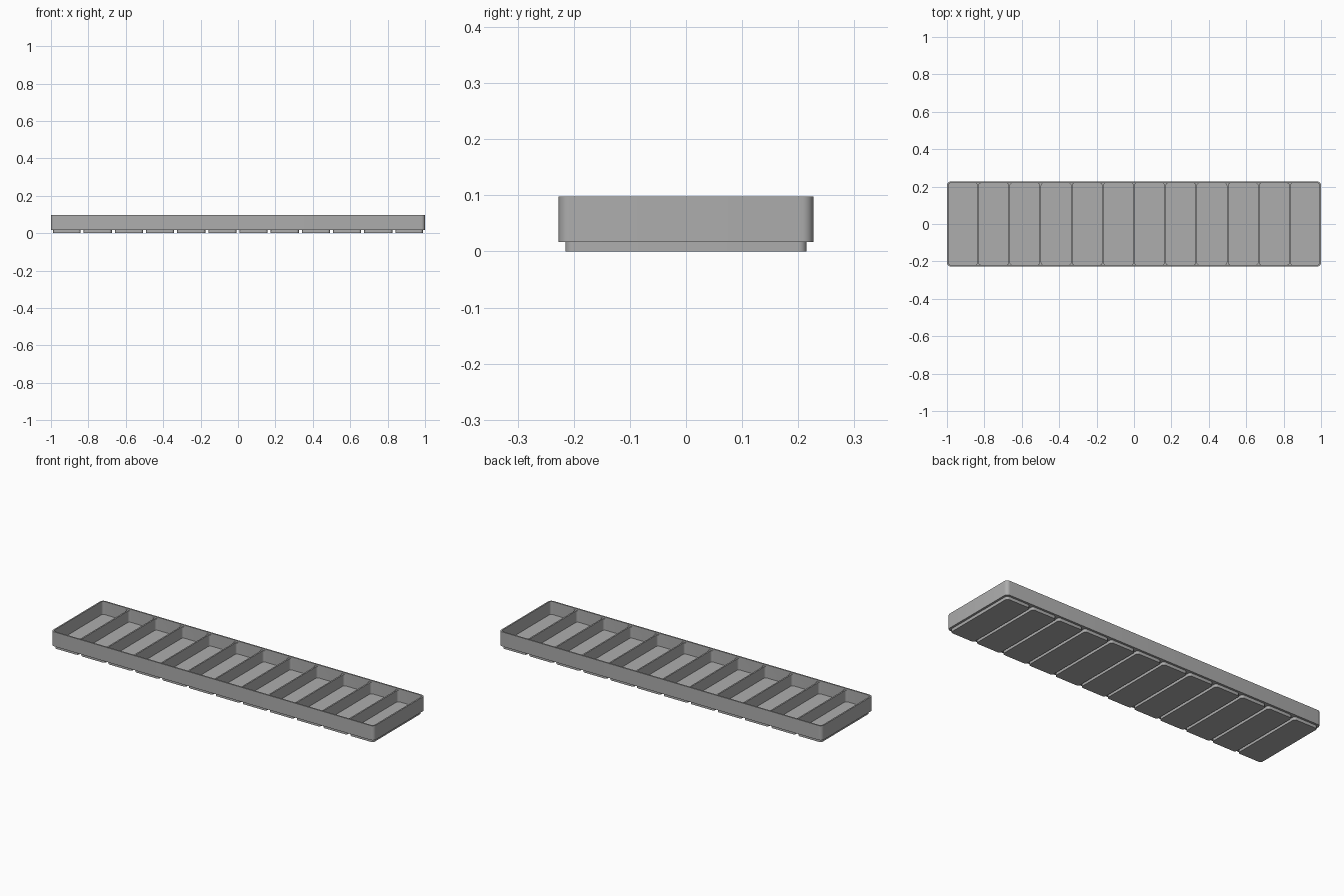
import bpy, bmesh, math

if "Cube" in bpy.data.objects:
    bpy.data.objects.remove(bpy.data.objects["Cube"])

CELLS = 12
PITCH = 2.0 / CELLS
HALF_Y = 0.227
FOOT_H, FLOOR_Z, DIVIDER_Z, RIM_Z = 0.017, 0.025, 0.088, 0.098
WALL = 0.008

grey = bpy.data.materials.new("grey plastic")
grey.diffuse_color = (0.42, 0.42, 0.42, 1)
grey.use_nodes = True
grey.node_tree.nodes["Principled BSDF"].inputs["Base Color"].default_value = grey.diffuse_color


def rounded_box(name, x0, x1, y0, y1, z0, z1, r, seg=6):
    """Upright box with rounded vertical corners."""
    bm = bmesh.new()
    corners = [(x1 - r, y1 - r), (x0 + r, y1 - r), (x0 + r, y0 + r), (x1 - r, y0 + r)]
    ring = []
    for i, (cx, cy) in enumerate(corners):
        for k in range(seg + 1):
            a = math.pi / 2 * (i + k / seg)
            ring.append(bm.verts.new((cx + r * math.cos(a), cy + r * math.sin(a), z0)))
    base = bm.faces.new(ring)
    top = bmesh.ops.extrude_face_region(bm, geom=[base])["geom"]
    bmesh.ops.translate(bm, vec=(0, 0, z1 - z0),
                        verts=[v for v in top if isinstance(v, bmesh.types.BMVert)])
    bmesh.ops.recalc_face_normals(bm, faces=bm.faces)
    me = bpy.data.meshes.new(name)
    bm.to_mesh(me)
    bm.free()
    me.materials.append(grey)
    ob = bpy.data.objects.new(name, me)
    bpy.context.collection.objects.link(ob)
    return ob


def smooth(ob):
    bpy.ops.object.select_all(action='DESELECT')
    ob.select_set(True)
    bpy.context.view_layer.objects.active = ob
    bpy.ops.object.shade_smooth_by_angle(angle=math.radians(30))


def cut(ob, cutter):
    mod = ob.modifiers.new("cut", 'BOOLEAN')
    mod.operation = 'DIFFERENCE'
    mod.solver = 'EXACT'
    mod.object = cutter
    bpy.context.view_layer.objects.active = ob
    bpy.ops.object.modifier_apply(modifier=mod.name)
    bpy.data.objects.remove(cutter)


# Tray body with rounded vertical corners
tray = rounded_box("tray", -1, 1, -HALF_Y, HALF_Y, FOOT_H, RIM_Z, 0.02)

# Shallow recess that leaves the rim standing above the dividers
cut(tray, rounded_box("rim_recess", -1 + WALL, 1 - WALL, -HALF_Y + WALL, HALF_Y - WALL,
                      DIVIDER_Z, RIM_Z + 0.05, 0.013))

# Compartments, separated by thin dividers with filleted ends
for i in range(CELLS):
    left, right = -1 + i * PITCH, -1 + (i + 1) * PITCH
    x0 = left + (WALL if i == 0 else 0.004)
    x1 = right - (WALL if i == CELLS - 1 else 0.004)
    cut(tray, rounded_box("pocket", x0, x1, -HALF_Y + WALL, HALF_Y - WALL,
                          FLOOR_Z, RIM_Z + 0.05, 0.013))
smooth(tray)

# One foot under each compartment
for i in range(CELLS):
    left, right = -1 + i * PITCH, -1 + (i + 1) * PITCH
    x0 = left + (0.012 if i == 0 else 0.008)
    x1 = right - (0.012 if i == CELLS - 1 else 0.008)
    smooth(rounded_box(f"foot_{i + 1}", x0, x1, -0.215, 0.215, 0, FOOT_H, 0.014))
